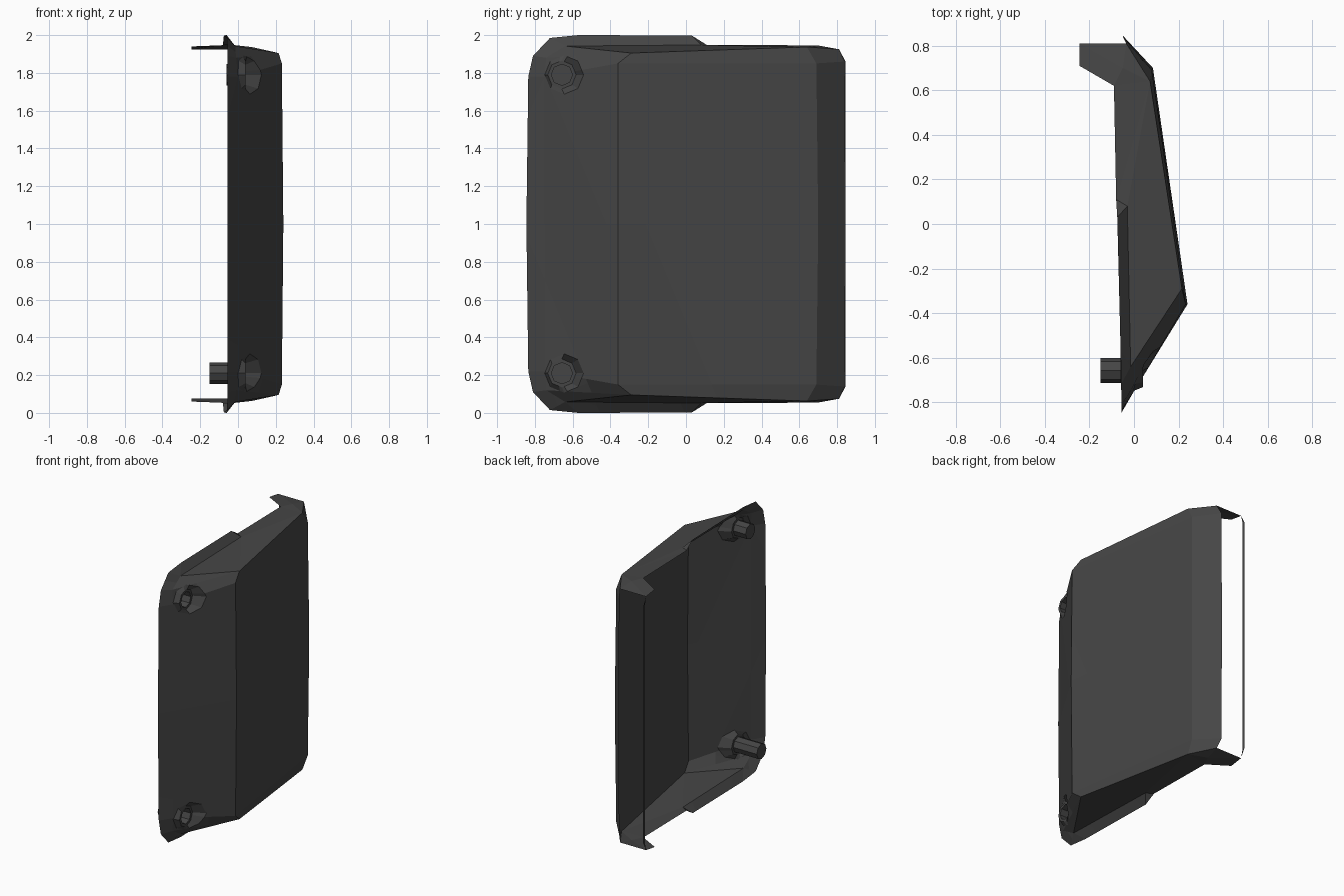
import bpy, bmesh, math
from mathutils import Vector

if "Cube" in bpy.data.objects:
    bpy.data.objects.remove(bpy.data.objects["Cube"])

mat = bpy.data.materials.new("dark_plastic")
mat.diffuse_color = (0.06, 0.06, 0.06, 1)
mat.use_nodes = True
mat.node_tree.nodes["Principled BSDF"].inputs["Base Color"].default_value = mat.diffuse_color

# Half outline points: (x, y, height above the mid plane z = 1)
P = {
    # rim
    "r0": (-.055, -.845, 0), "r1": (-.055, -.835, .78), "r2": (-.055, -.81, .89),
    "r3": (-.058, -.72, .985), "r4": (-.06, -.57, 1.0), "r5": (-.075, .03, .998),
    "r6": (-.08, .11, .948), "r7": (-.09, .62, .946), "q": (-.05, .70, .945),
    "r8": (-.035, .81, .925), "r9": (-.05, .84, .86), "r10": (-.05, .845, 0),
    # foot of the raised body
    "w0": (0, -.75, 0), "w1": (0, -.75, .78), "w2": (-.01, -.74, .88),
    "w3": (-.015, -.64, .942), "w5": (-.03, .08, .948),
    # ridge and outer face
    "f0": (.24, -.36, 0), "f1": (.232, -.36, .85), "f2": (.215, -.29, .905),
    "g0": (.085, .70, 0), "g1": (.08, .69, .85), "g2": (.072, .64, .937),
    # rear tab and its joining strip
    "t1": (-.245, .71, .94), "t2": (-.245, .81, .925),
    "s1": (-.245, .845, .86), "s2": (-.245, .825, .86),
    "s0": (-.245, .845, 0), "s3": (-.245, .825, 0),
}
SHELL = """r0 r1 w1 w0|r1 r2 w2 w1|r2 r3 w3 w2|r3 r4 w3|r4 r5 w5 w3|r5 r6 w5
w0 w1 f1 f0|w1 w2 f2 f1|w2 w3 f2|w3 w5 f2|w5 g2 f2|w5 r6 g2|r6 r7 g2|r7 q g2|q r8 g2
f0 f1 g1 g0|f1 f2 g2 g1|g0 g1 r9 r10|g1 g2 r8 r9|r7 t1 t2 q|q t2 r8"""
STRIP = "t2 s1 s2|s1 s0 s3 s2"


def mirrored_mesh(spec):
    """Build the listed faces above and below the mid plane."""
    bm = bmesh.new()
    for side in (1, -1):
        verts = {}
        for face in spec.replace("\n", "|").split("|"):
            names = face.split()
            for n in names:
                if n not in verts:
                    x, y, h = P[n]
                    verts[n] = bm.verts.new((x, y, 1 + side * h))
            bm.faces.new([verts[n] for n in names][::side])
    bmesh.ops.remove_doubles(bm, verts=bm.verts[:], dist=1e-4)
    return bm


def finish(bm, name):
    bmesh.ops.recalc_face_normals(bm, faces=bm.faces[:])
    me = bpy.data.meshes.new(name)
    bm.to_mesh(me)
    bm.free()
    ob = bpy.data.objects.new(name, me)
    me.materials.append(mat)
    bpy.context.collection.objects.link(ob)


def screw_boss(bm, z, end_x):
    """Cut an octagonal hole, then extrude it into a cup and a closed tube."""
    c, radius = Vector((0, -.645, z)), .103
    inside = bm.faces[:]
    for k in range(8):
        a = (k + .5) * math.pi / 4
        n = Vector((0, math.cos(a), math.sin(a)))
        co = c + n * radius * math.cos(math.pi / 8)
        geom = set(inside)
        for f in inside:
            geom.update(f.edges)
            geom.update(f.verts)
        res = bmesh.ops.bisect_plane(bm, geom=list(geom), plane_co=co, plane_no=n, dist=1e-5)
        cand = {g for g in list(geom) + res["geom"]
                if isinstance(g, bmesh.types.BMFace) and g.is_valid}
        inside = [f for f in cand if (f.calc_center_median() - co).dot(n) < 0]
    keep = set(inside)
    loop = [e for f in inside for e in f.edges
            if sum(g in keep for g in e.link_faces) == 1]
    bmesh.ops.delete(bm, geom=inside, context='FACES')
    size, mid = radius, c
    for r, x in ((.075, .04), (.056, .04), (.056, end_x)):
        ext = bmesh.ops.extrude_edge_only(bm, edges=loop)["geom"]
        new_mid = Vector((0, -.657, z))
        for v in (g for g in ext if isinstance(g, bmesh.types.BMVert)):
            d = (v.co - mid) * (r / size)
            v.co = (x, new_mid.y + d.y, new_mid.z + d.z)
        new = {g for g in ext if isinstance(g, bmesh.types.BMVert)}
        loop = [g for g in ext if isinstance(g, bmesh.types.BMEdge)
                and all(v in new for v in g.verts)]
        size, mid = r, new_mid
    bmesh.ops.contextual_create(bm, geom=loop)


# Cover shell with its two screw bosses (the lower tube is longer)
shell = mirrored_mesh(SHELL)
screw_boss(shell, 1.79, -.06)
screw_boss(shell, .21, -.15)
finish(shell, "cover_shell")

# Thin strip joining the two rear tabs
finish(mirrored_mesh(STRIP), "rear_strip")
